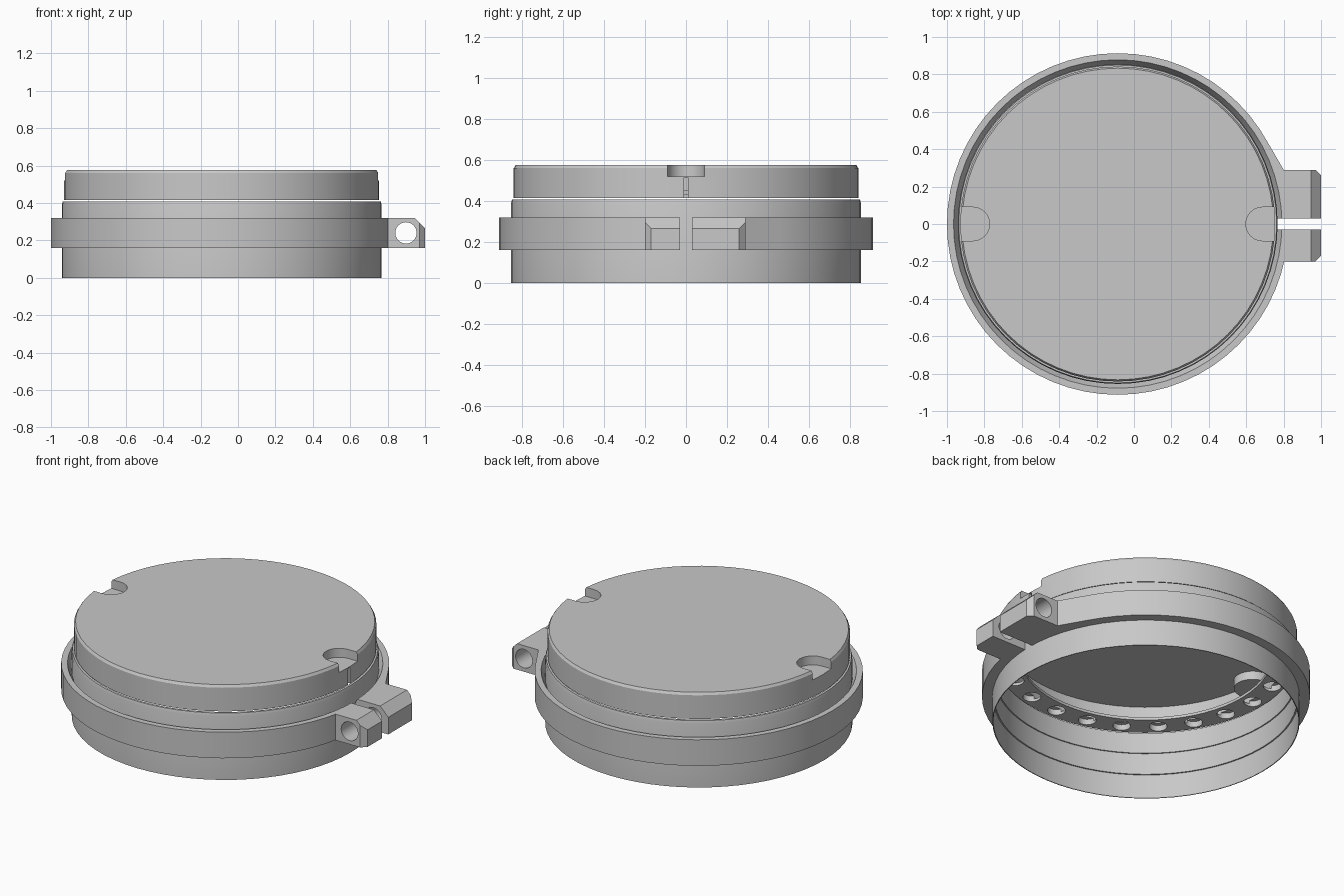
import bpy, bmesh, math
from mathutils import Matrix

if "Cube" in bpy.data.objects:
    bpy.data.objects.remove(bpy.data.objects["Cube"], do_unlink=True)

CX = -0.087      # axis of the round body
SEG = 64

grey = bpy.data.materials.new("machined grey")
grey.use_nodes = True
COLOUR = (0.58, 0.58, 0.58, 1)
grey.diffuse_color = COLOUR
grey.node_tree.nodes["Principled BSDF"].inputs["Base Color"].default_value = COLOUR


def finish(bm, name):
    bmesh.ops.recalc_face_normals(bm, faces=bm.faces)
    mesh = bpy.data.meshes.new(name)
    bm.to_mesh(mesh)
    bm.free()
    obj = bpy.data.objects.new(name, mesh)
    bpy.context.collection.objects.link(obj)
    mesh.materials.append(grey)
    return obj


def lathe(name, profile, closed=True):
    """Spin (radius, z) points around the body axis."""
    bm = bmesh.new()
    rings = []
    for r, z in profile:
        if r == 0:
            rings.append([bm.verts.new((CX, 0, z))] * SEG)
        else:
            turn = [2 * math.pi * i / SEG for i in range(SEG)]
            rings.append([bm.verts.new((CX + r * math.cos(a), r * math.sin(a), z)) for a in turn])
    pairs = list(zip(rings, rings[1:]))
    if closed:
        pairs.append((rings[-1], rings[0]))
    for a, b in pairs:
        for i in range(SEG):
            j = (i + 1) % SEG
            bm.faces.new(list(dict.fromkeys((a[i], a[j], b[j], b[i]))))
    return finish(bm, name)


def prism(name, points, z0, z1):
    """Extrude an outline of (x, y) points upwards."""
    bm = bmesh.new()
    face = bm.faces.new([bm.verts.new((x, y, z0)) for x, y in points])
    new = bmesh.ops.extrude_face_region(bm, geom=[face])["geom"]
    top = [v for v in new if isinstance(v, bmesh.types.BMVert)]
    bmesh.ops.translate(bm, verts=top, vec=(0, 0, z1 - z0))
    return finish(bm, name)


def box(name, x0, x1, y0, y1, z0, z1):
    return prism(name, [(x0, y0), (x1, y0), (x1, y1), (x0, y1)], z0, z1)


def drum(name, radius, x, y, z0, z1):
    ring = [2 * math.pi * i / 32 for i in range(32)]
    return prism(name, [(x + radius * math.cos(a), y + radius * math.sin(a)) for a in ring], z0, z1)


def combine(obj, tool, mode="DIFFERENCE"):
    mod = obj.modifiers.new("shape", "BOOLEAN")
    mod.operation, mod.object, mod.solver = mode, tool, "EXACT"
    bpy.context.view_layer.objects.active = obj
    bpy.ops.object.modifier_apply(modifier=mod.name)
    bpy.data.objects.remove(tool, do_unlink=True)


def smooth(obj):
    bpy.ops.object.select_all(action="DESELECT")
    obj.select_set(True)
    bpy.context.view_layer.objects.active = obj
    bpy.ops.object.shade_smooth_by_angle(angle=math.radians(25))


# Thin base ring with a stepped bore
base = lathe("base_ring", [(0.85, 0), (0.855, 0), (0.855, 0.39), (0.85, 0.408),
                           (0.835, 0.408), (0.835, 0.28), (0.842, 0.28),
                           (0.842, 0.148), (0.85, 0.148)])
smooth(base)

# Cap, hollow from below, with an inward lip
cap = lathe("cap", [(0, 0.575), (0.833, 0.575), (0.842, 0.56), (0.842, 0.415),
                    (0.7, 0.415), (0.7, 0.432), (0.795, 0.432),
                    (0.795, 0.552), (0, 0.552)], closed=False)

# Finger notches, each with a shallow pocket wall beneath
for side in (-1, 1):
    x = CX + side * 0.775
    boss = drum("boss", 0.105, x, 0, 0.5, 0.56)
    combine(boss, drum("boss_limit", 0.82, CX, 0, 0.3, 0.7), "INTERSECT")
    combine(cap, boss, "UNION")
    outline = []
    for i in range(17):
        a = math.pi / 2 + math.pi * i / 16
        outline.append((x + side * 0.09 * math.cos(a), 0.09 * math.sin(a)))
    outline += [(x + side * 0.2, -0.09), (x + side * 0.2, 0.09)]
    combine(cap, prism("notch_cutter", outline, 0.52, 0.7))

# Ring of holes through the lip
bm = bmesh.new()
for i in range(24):
    a = math.radians(15 * i)
    at = Matrix.Translation((CX + 0.775 * math.cos(a), 0.775 * math.sin(a), 0.42))
    bmesh.ops.create_cone(bm, cap_ends=True, segments=20, radius1=0.05,
                          radius2=0.05, depth=0.06, matrix=at)
combine(cap, finish(bm, "hole_cutter"))

# Narrow slot below the lug-side notch
combine(cap, box("slot_cutter", CX + 0.815, 0.9, -0.01, 0.01, 0.35, 0.515))
smooth(cap)

# Split clamp ring with a flared upper bore
clamp = lathe("clamp_ring", [(0.85, 0.16), (0.913, 0.16), (0.913, 0.32),
                             (0.878, 0.32), (0.852, 0.27)])
combine(clamp, box("split_cutter", 0.6, 1.1, -0.03, 0.03, 0.1, 0.4))
smooth(clamp)

# Clamp lugs: the back one blends tangentially into the ring
front = [(0.795, 0.03), (1, 0.03), (1, 0.17), (0.97, 0.2), (0.795, 0.2)]
back = [(0.795, 0.03), (1, 0.03), (1, 0.26), (0.97, 0.29), (0.8, 0.29),
        (0.706, 0.452), (0.702, 0.43), (0.775, 0.22)]
for name, side, outline in (("front_lug", -1, front), ("back_lug", 1, back)):
    lug = prism(name, [(x, side * y) for x, y in outline], 0.16, 0.32)
    bevel = box("bevel_cutter", 0, 0.3, -0.5, 0.5, -0.3, 0.3)
    bevel.data.transform(Matrix.Translation((0.97, 0, 0.295)) @ Matrix.Rotation(math.radians(-45), 4, "Y"))
    combine(lug, bevel)
    bolt = drum("bolt_cutter", 0.057, 0, 0, -0.5, 0.5)
    bolt.data.transform(Matrix.Translation((0.898, 0, 0.24)) @ Matrix.Rotation(math.radians(90), 4, "X"))
    combine(lug, bolt)
    smooth(lug)
